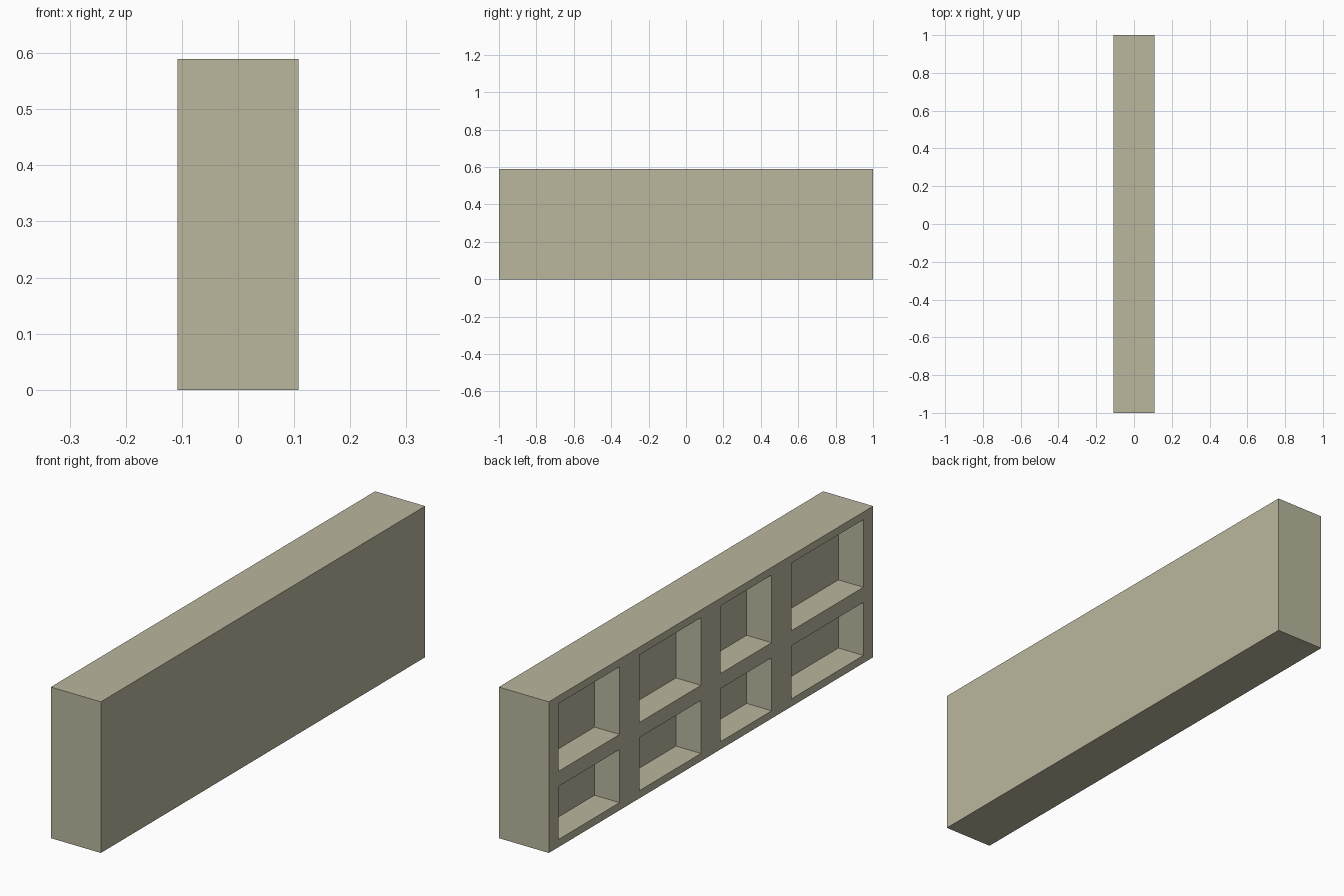
import bpy
import bmesh
from mathutils import Matrix, Vector

if "Cube" in bpy.data.objects:
    bpy.data.objects.remove(bpy.data.objects["Cube"])

HALF_W, HALF_L, HEIGHT = 0.108, 1.0, 0.59
COLUMNS = [(-0.94, -0.497), (-0.374, -0.06), (0.062, 0.44), (0.564, 0.941)]
ROWS = [(0.03, 0.237), (0.296, 0.56)]


def boxes(name, bounds):
    """One object made of axis-aligned boxes given as (low, high) corners."""
    bm = bmesh.new()
    for low, high in bounds:
        low, high = Vector(low), Vector(high)
        size = high - low
        matrix = Matrix.Translation((low + high) / 2) @ Matrix.Diagonal((*size, 1))
        bmesh.ops.create_cube(bm, size=1, matrix=matrix)
    mesh = bpy.data.meshes.new(name)
    bm.to_mesh(mesh)
    bm.free()
    obj = bpy.data.objects.new(name, mesh)
    bpy.context.collection.objects.link(obj)
    return obj


# Solid slab
panel = boxes("shelf_panel", [((-HALF_W, -HALF_L, 0), (HALF_W, HALF_L, HEIGHT))])

# Eight open compartments, cut from the left side to half the thickness
cutter = boxes("compartment_cutter", [
    ((-HALF_W - 0.1, y0, z0), (0, y1, z1))
    for y0, y1 in COLUMNS for z0, z1 in ROWS])
cutter.hide_render = True

cut = panel.modifiers.new("compartments", 'BOOLEAN')
cut.operation = 'DIFFERENCE'
cut.solver = 'EXACT'
cut.object = cutter
bpy.context.view_layer.objects.active = panel
panel.select_set(True)
bpy.ops.object.modifier_apply(modifier=cut.name)
bpy.data.objects.remove(cutter, do_unlink=True)

# Warm grey-beige finish
finish = bpy.data.materials.new("beige")
finish.diffuse_color = (0.49, 0.47, 0.34, 1)
finish.use_nodes = True
finish.node_tree.nodes["Principled BSDF"].inputs["Base Color"].default_value = finish.diffuse_color
panel.data.materials.clear()
panel.data.materials.append(finish)
